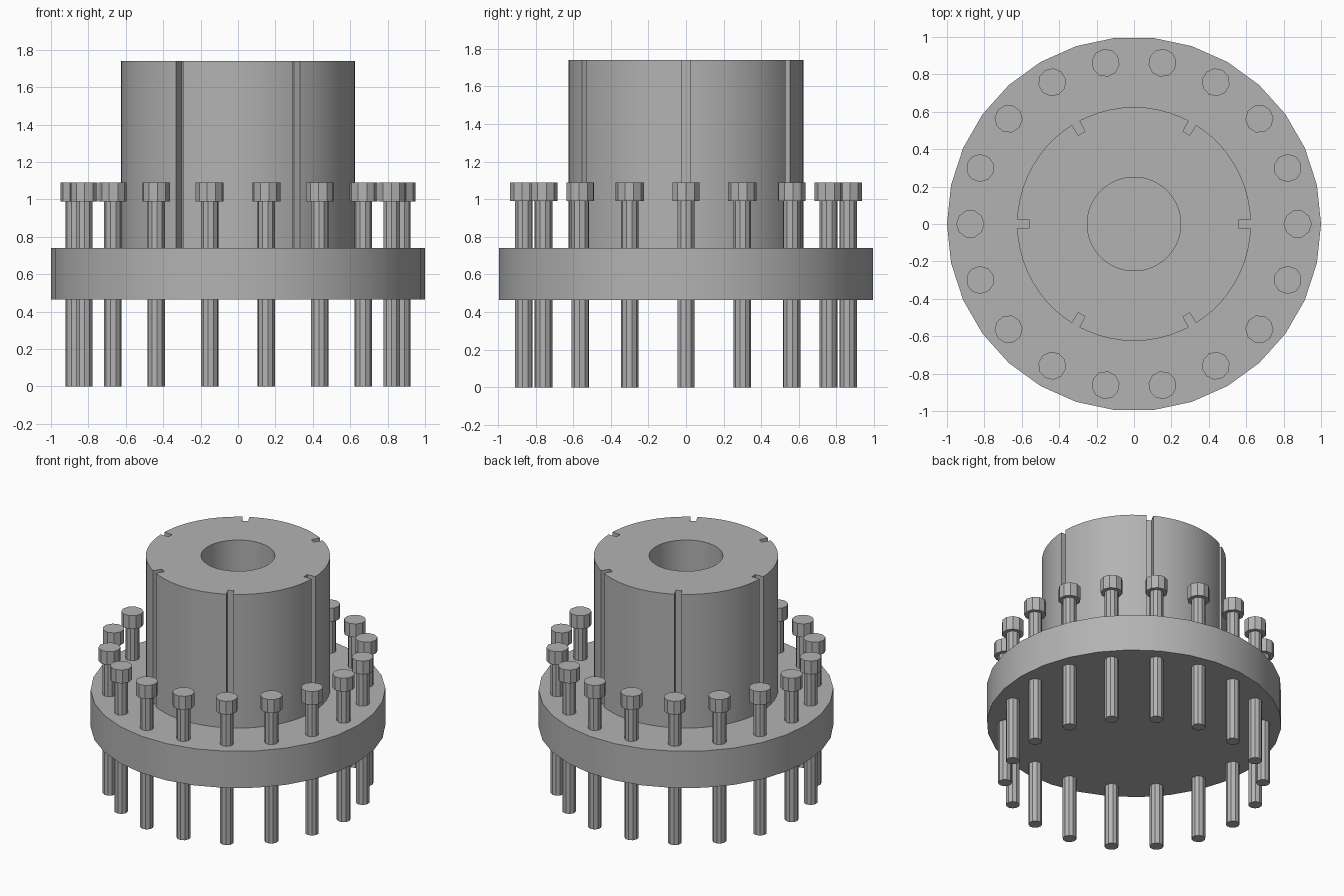
import bpy
import bmesh
from math import cos, sin, radians, atan2, pi
from mathutils import Matrix

if "Cube" in bpy.data.objects:
    bpy.data.objects.remove(bpy.data.objects["Cube"], do_unlink=True)

steel = bpy.data.materials.new("grey steel")
steel.use_nodes = True
GREY = (0.45, 0.45, 0.45, 1)
steel.diffuse_color = GREY
steel.node_tree.nodes["Principled BSDF"].inputs["Base Color"].default_value = GREY


def finish(bm, name):
    """Turn a bmesh into a shaded object with the steel material."""
    bmesh.ops.recalc_face_normals(bm, faces=bm.faces)
    mesh = bpy.data.meshes.new(name)
    bm.to_mesh(mesh)
    bm.free()
    mesh.materials.append(steel)
    obj = bpy.data.objects.new(name, mesh)
    bpy.context.collection.objects.link(obj)
    bpy.ops.object.select_all(action="DESELECT")
    obj.select_set(True)
    bpy.context.view_layer.objects.active = obj
    bpy.ops.object.shade_smooth_by_angle(angle=radians(30))
    return obj


def add_cylinder(bm, radius, bottom, top, sides):
    """Add a capped cylinder with a vertex on the +x axis."""
    ring = [bm.verts.new((radius * cos(2 * pi * i / sides),
                          radius * sin(2 * pi * i / sides), bottom))
            for i in range(sides)]
    base = bm.faces.new(ring)
    extruded = bmesh.ops.extrude_face_region(bm, geom=[base], use_keep_orig=True)
    verts = [g for g in extruded["geom"] if isinstance(g, bmesh.types.BMVert)]
    bmesh.ops.translate(bm, verts=verts, vec=(0, 0, top - bottom))


# Flange disc
FLANGE_BOTTOM, FLANGE_TOP = 0.465, 0.74
bm = bmesh.new()
add_cylinder(bm, 1.0, FLANGE_BOTTOM, FLANGE_TOP, 30)
finish(bm, "flange")

# Hub: a thick tube with six keyways down its outside
HUB_R, BORE_R, HUB_TOP = 0.625, 0.25, 1.74
SLOT_FLOOR, SLOT_HALF = 0.56, 0.023
slot_angle = atan2(SLOT_HALF, HUB_R)
sector = [(SLOT_FLOOR, -atan2(SLOT_HALF, SLOT_FLOOR)),
          (SLOT_FLOOR, atan2(SLOT_HALF, SLOT_FLOOR)),
          (HUB_R, slot_angle)]
sector += [(HUB_R, radians(a)) for a in range(6, 60, 6)]
sector += [(HUB_R, radians(60) - slot_angle)]
outline = [(r, a + k * pi / 3) for k in range(6) for r, a in sector]

bm = bmesh.new()
outer = [bm.verts.new((r * cos(a), r * sin(a), HUB_TOP)) for r, a in outline]
inner = [bm.verts.new((BORE_R * cos(a), BORE_R * sin(a), HUB_TOP)) for r, a in outline]
count = len(outline)
caps = [bm.faces.new((outer[i], outer[(i + 1) % count], inner[(i + 1) % count], inner[i]))
        for i in range(count)]
walls = bmesh.ops.extrude_face_region(bm, geom=caps, use_keep_orig=True)
lower = [g for g in walls["geom"] if isinstance(g, bmesh.types.BMVert)]
bmesh.ops.translate(bm, verts=lower, vec=(0, 0, FLANGE_TOP - HUB_TOP))
finish(bm, "slotted_hub")

# Ring of bolts, each a shank with a wider head
BOLTS, BOLT_CIRCLE = 18, 0.875
for i in range(BOLTS):
    bm = bmesh.new()
    add_cylinder(bm, 0.047, 0.0, 0.99, 10)
    add_cylinder(bm, 0.075, 0.99, 1.09, 10)
    bolt = finish(bm, f"bolt_{i + 1}")
    turn = Matrix.Rotation(2 * pi * i / BOLTS, 4, "Z")
    bolt.matrix_world = turn @ Matrix.Translation((BOLT_CIRCLE, 0, 0))
